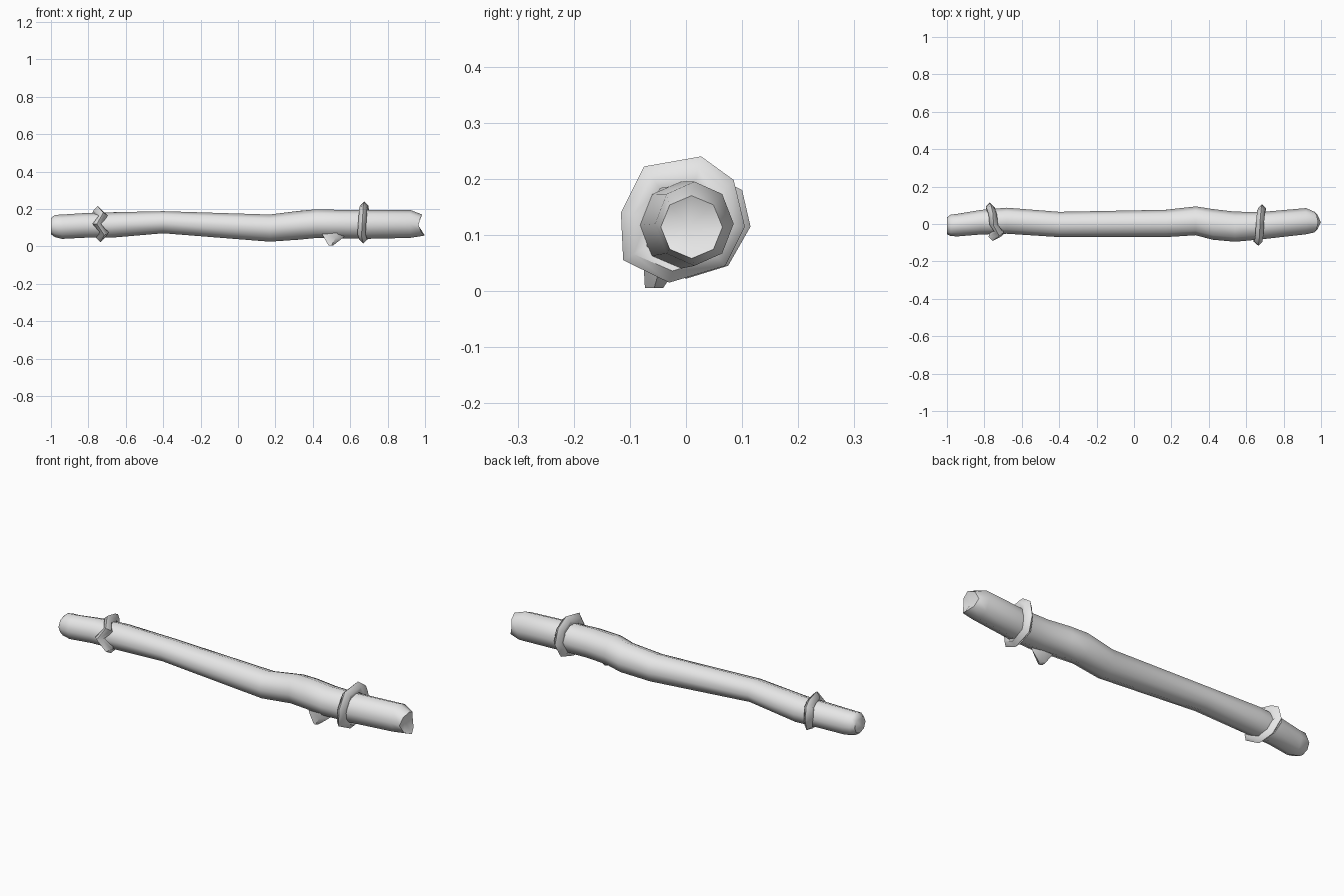
import bpy, bmesh, math
from mathutils import Vector

cube = bpy.data.objects.get("Cube")
if cube:
    bpy.data.objects.remove(cube)

grey = bpy.data.materials.new("plain grey")
grey.use_nodes = True
grey.diffuse_color = (0.8, 0.8, 0.8, 1)
grey.node_tree.nodes["Principled BSDF"].inputs["Base Color"].default_value = (0.8, 0.8, 0.8, 1)


def bridge(bm, a, b):
    """Join two vertex loops with quads."""
    for i in range(len(a)):
        j = (i + 1) % len(a)
        bm.faces.new((a[i], a[j], b[j], b[i]))


def fan(bm, loop, tip):
    """Close a loop with triangles that meet at a tip."""
    v = bm.verts.new(tip)
    for i in range(len(loop)):
        bm.faces.new((loop[i], loop[(i + 1) % len(loop)], v))


def finish(bm, name, angle):
    bmesh.ops.recalc_face_normals(bm, faces=bm.faces)
    mesh = bpy.data.meshes.new(name)
    bm.to_mesh(mesh)
    bm.free()
    mesh.materials.append(grey)
    obj = bpy.data.objects.new(name, mesh)
    bpy.context.collection.objects.link(obj)
    bpy.ops.object.select_all(action='DESELECT')
    obj.select_set(True)
    bpy.context.view_layer.objects.active = obj
    bpy.ops.object.shade_smooth_by_angle(angle=math.radians(angle))
    return obj


# Crooked stick: x, y range, z range of each section
SECTIONS = [
    (-1.0, -.055, .035, .065, .150),
    (-.98, -.065, .05, .050, .168),
    (-.94, -.066, .055, .040, .170),
    (-.82, -.056, .075, .046, .178),
    (-.68, -.052, .087, .046, .182),
    (-.40, -.070, .065, .070, .188),
    (.17, -.070, .076, .025, .170),
    (.33, -.060, .094, .036, .190),
    (.42, -.084, .080, .045, .198),
    (.54, -.095, .066, .043, .195),
    (.68, -.082, .064, .040, .195),
    (.92, -.055, .085, .045, .195),
    (.965, -.045, .065, .058, .170),
]
SIDES = 8
bm = bmesh.new()
loops = []
for x, y0, y1, z0, z1 in SECTIONS:
    last = x > .95
    loop = []
    for i in range(SIDES):
        a = math.tau * i / SIDES
        # The broken end has a lip above and below a shallow notch
        lip = (.027 - .007 * math.sin(a)) * math.sin(a) ** 2 if last else 0
        loop.append(bm.verts.new((x + lip, (y0 + y1) / 2 + (y1 - y0) / 2 * math.cos(a),
                                  (z0 + z1) / 2 + (z1 - z0) / 2 * math.sin(a))))
    loops.append(loop)
for a, b in zip(loops, loops[1:]):
    bridge(bm, a, b)
bm.faces.new(loops[0])
fan(bm, loops[-1], (.962, .005, .115))
finish(bm, "stick", 50)

# Side twig stub under the stick
bm = bmesh.new()
stub = []
for centre, rx, ry in [((.51, -.03, .09), .09, .045), ((.505, -.045, .045), .055, .032),
                       ((.495, -.057, .005), .014, .017)]:
    stub.append([bm.verts.new(Vector(centre) + Vector((rx * math.cos(math.tau * i / 5),
                 ry * math.sin(math.tau * i / 5), 0))) for i in range(5)])
for a, b in zip(stub, stub[1:]):
    bridge(bm, a, b)
bm.faces.new(stub[0])
bm.faces.new(stub[-1])
finish(bm, "twig_stub", 50)


def knotted_band(name, centre, path, thick):
    """Uneven loop around the stick with a ridged cross-section."""
    bm = bmesh.new()
    c = Vector(centre)
    loops = []
    for x, y, z in path:
        p = Vector((x, y, z))
        out = Vector((0, y - c.y, z - c.z)).normalized()
        loops.append([bm.verts.new(p + Vector((dx * thick, 0, 0)) + out * dr * thick)
                      for dx, dr in ((0, 0), (.8, -.8), (.6, -1.8), (-.6, -1.8), (-.8, -.8))])
    for a, b in zip(loops, loops[1:] + loops[:1]):
        bridge(bm, a, b)
    finish(bm, name, 60)


# Outer ridge points of each band
knotted_band("right_band", (.68, 0, .12), [
    (.675, .027, .24), (.68, .085, .198), (.685, .105, .115), (.675, .07, .045),
    (.67, -.03, .015), (.66, -.112, .055), (.665, -.116, .14), (.67, -.075, .222)], .027)
knotted_band("left_band", (-.74, .015, .12), [
    (-.75, -.01, .215), (-.755, .06, .2), (-.765, .1, .18), (-.77, .115, .115),
    (-.75, .075, .045), (-.735, 0, .022), (-.715, -.07, .06), (-.755, -.09, .12),
    (-.72, -.065, .18)], .028)
